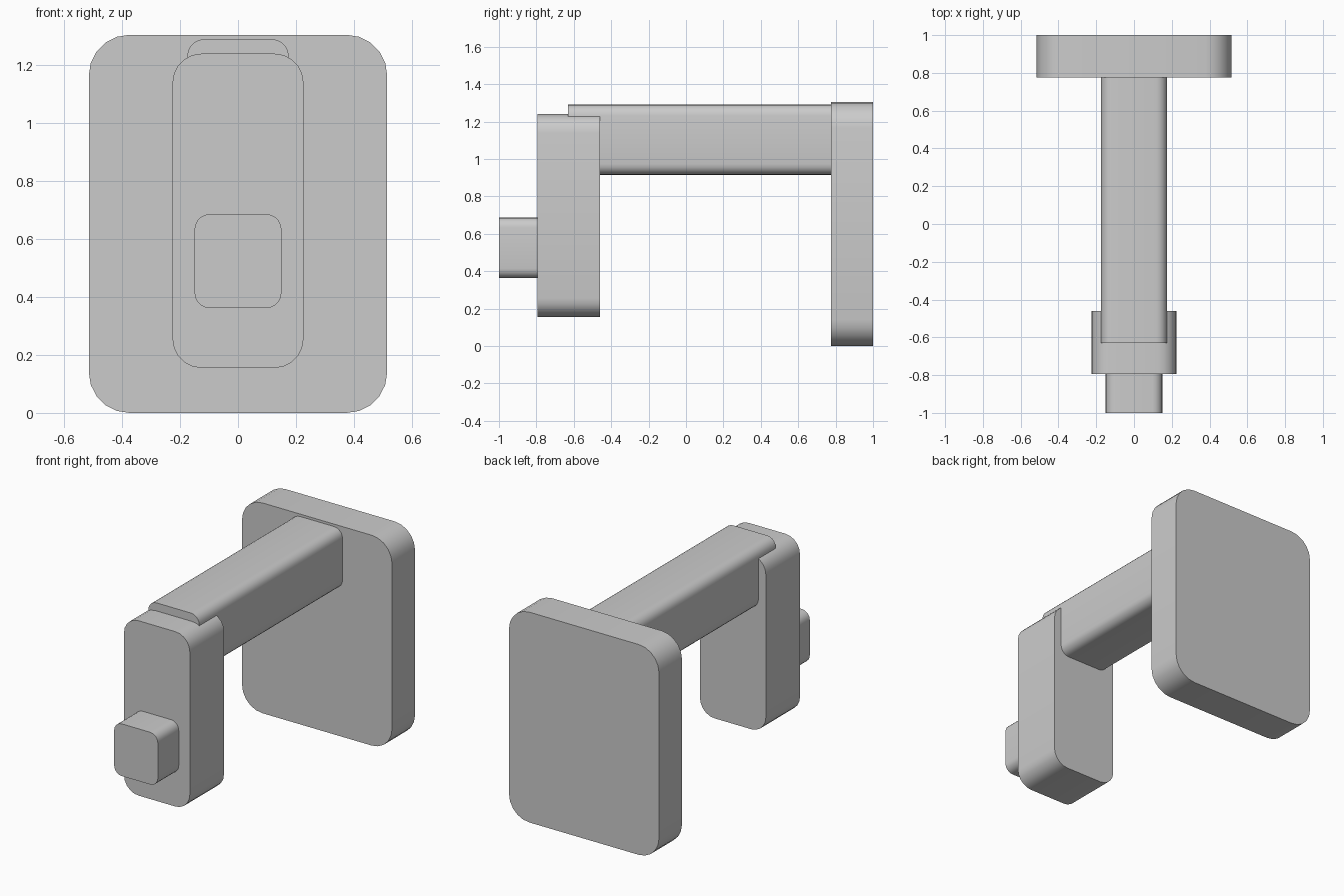
import bpy, bmesh
from math import sin, cos, pi, radians

if "Cube" in bpy.data.objects:
    bpy.data.objects.remove(bpy.data.objects["Cube"])


def rounded_bar(name, half_w, z0, z1, y0, y1, r, seg=5):
    """Rounded rectangle in the XZ plane, extruded along y."""
    corners = [(half_w - r, z1 - r), (-half_w + r, z1 - r),
               (-half_w + r, z0 + r), (half_w - r, z0 + r)]
    bm = bmesh.new()
    ring = []
    for i, (cx, cz) in enumerate(corners):
        for k in range(seg + 1):
            a = (i + k / seg) * pi / 2
            ring.append(bm.verts.new((cx + r * cos(a), y0, cz + r * sin(a))))
    face = bm.faces.new(ring)
    ext = bmesh.ops.extrude_face_region(bm, geom=[face], use_keep_orig=True)
    moved = [v for v in ext["geom"] if isinstance(v, bmesh.types.BMVert)]
    bmesh.ops.translate(bm, verts=moved, vec=(0, y1 - y0, 0))
    bmesh.ops.recalc_face_normals(bm, faces=bm.faces)
    mesh = bpy.data.meshes.new(name)
    bm.to_mesh(mesh)
    bm.free()
    obj = bpy.data.objects.new(name, mesh)
    bpy.context.collection.objects.link(obj)
    bpy.ops.object.select_all(action='DESELECT')
    obj.select_set(True)
    bpy.context.view_layer.objects.active = obj
    bpy.ops.object.shade_smooth_by_angle(angle=radians(35))
    return obj


# Wall plate at the back
rounded_bar("back_plate", 0.515, 0.0, 1.305, 0.775, 1.0, 0.14)
# Horizontal arm, its front end sunk into the block
rounded_bar("arm", 0.175, 0.915, 1.29, -0.63, 0.775, 0.058)
# Upright block hanging at the front
rounded_bar("front_block", 0.226, 0.155, 1.24, -0.795, -0.46, 0.1)
# Small knob on the block
rounded_bar("knob", 0.15, 0.362, 0.686, -1.0, -0.795, 0.053)
